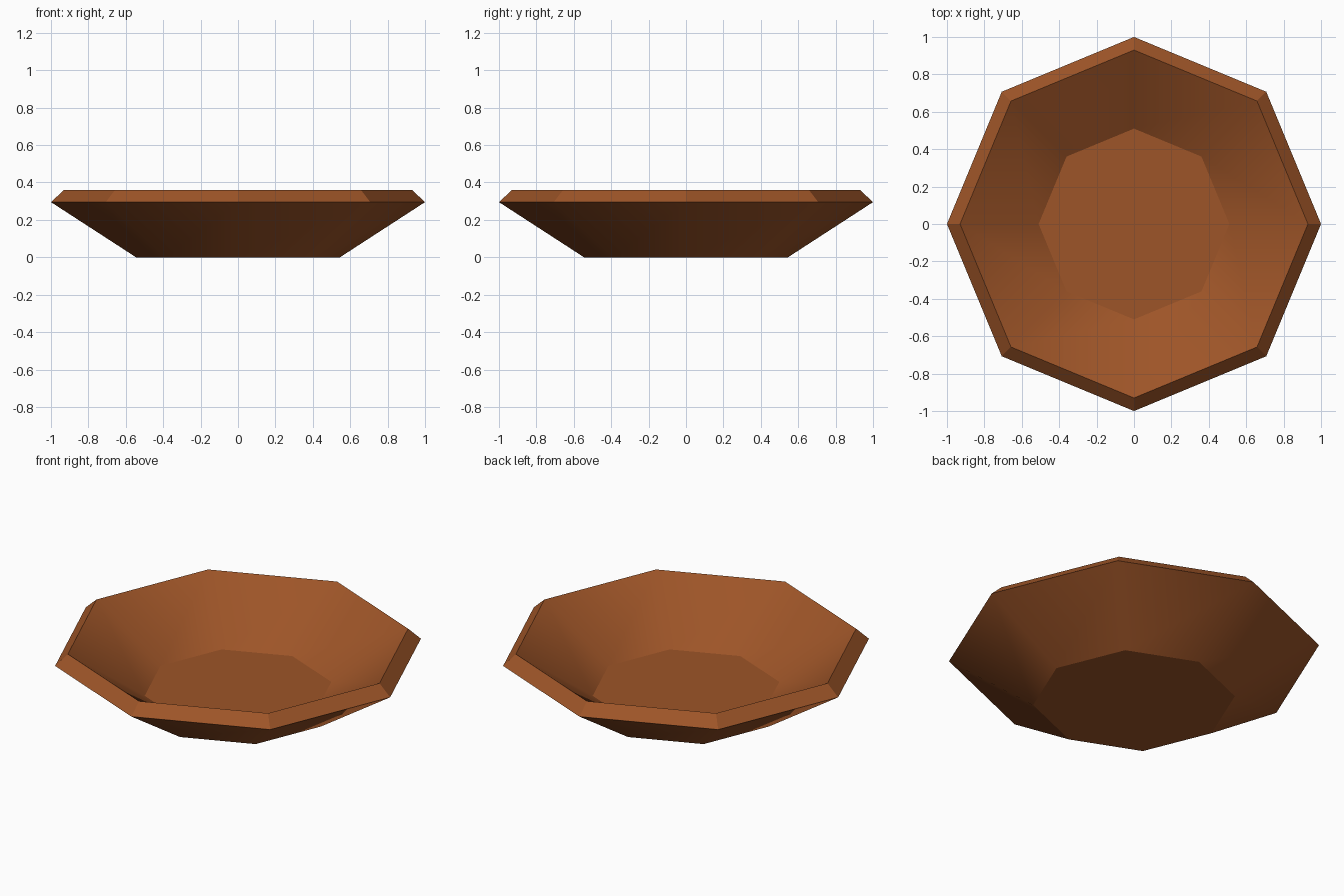
import bpy, bmesh, math

if "Cube" in bpy.data.objects:
    bpy.data.objects.remove(bpy.data.objects["Cube"])

SIDES = 8

# One brown for the whole bowl
brown = bpy.data.materials.new("warm_brown_wood")
brown.diffuse_color = (0.34, 0.090, 0.021, 1)
brown.use_nodes = True
brown.node_tree.nodes["Principled BSDF"].inputs["Base Color"].default_value = brown.diffuse_color

# Profile (radius, z): foot, outer lip, top lip, inner floor
profile = [(0.545, 0.0), (1.0, 0.295), (0.93, 0.36), (0.51, 0.078)]

bm = bmesh.new()
rings = []
for r, z in profile:
    rings.append([bm.verts.new((r * math.cos(math.tau * i / SIDES),
                                r * math.sin(math.tau * i / SIDES), z))
                  for i in range(SIDES)])

# Outer wall, bevelled lip, inner wall
for low, high in zip(rings, rings[1:]):
    for i in range(SIDES):
        j = (i + 1) % SIDES
        bm.faces.new((low[i], low[j], high[j], high[i]))

# Underside and inner floor
bm.faces.new(rings[0][::-1])
bm.faces.new(rings[-1])
bmesh.ops.recalc_face_normals(bm, faces=bm.faces)

mesh = bpy.data.meshes.new("bowl")
bm.to_mesh(mesh)
bm.free()
mesh.materials.append(brown)
bowl = bpy.data.objects.new("bowl", mesh)
bpy.context.collection.objects.link(bowl)

# Walls blend smoothly, lip and floor edges stay sharp
bpy.context.view_layer.objects.active = bowl
bowl.select_set(True)
bpy.ops.object.shade_smooth_by_angle(angle=math.radians(30))
